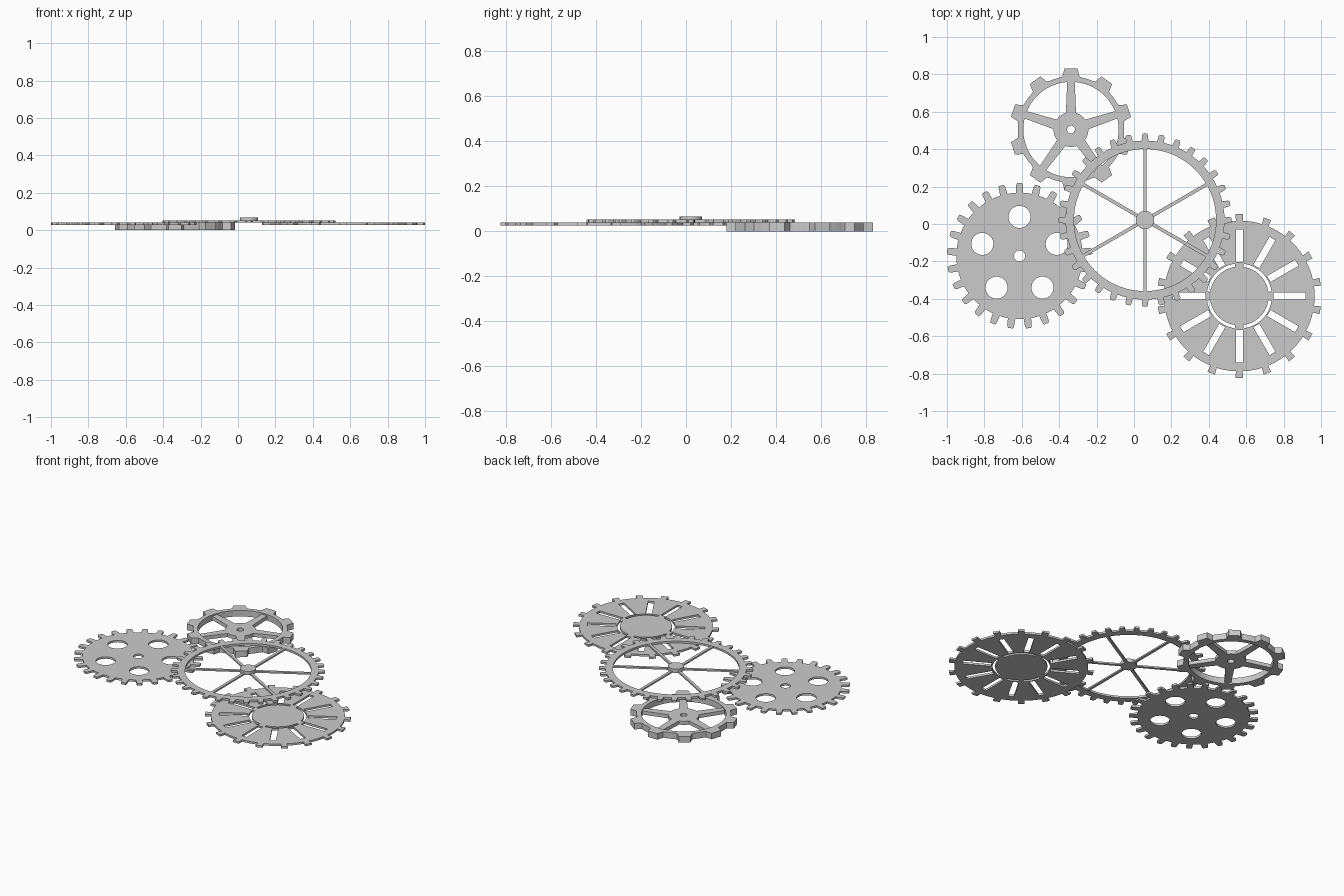
import bpy
from math import pi, sin, cos, asin, radians

if "Cube" in bpy.data.objects:
    bpy.data.objects.remove(bpy.data.objects["Cube"])


def polar(r, a):
    return (r * cos(a), r * sin(a))


def turned(r, w, a):
    """Point r along and w across a spoke direction a."""
    return (r * cos(a) - w * sin(a), r * sin(a) + w * cos(a))


def circle(r, n=64, cx=0, cy=0):
    return [(cx + r * cos(2 * pi * i / n), cy + r * sin(2 * pi * i / n)) for i in range(n)]


def radial(n, root, tooth, steps=4, start=pi / 2):
    """Closed outline with n repeated teeth; tooth = [(radius, half width), ...] base to tip."""
    pts, pitch = [], 2 * pi / n
    base = asin(tooth[0][1] / root)
    for k in range(n):
        a = start + k * pitch
        pts += [turned(r, -w, a) for r, w in tooth]
        pts += [turned(r, w, a) for r, w in reversed(tooth)]
        for i in range(1, steps):
            pts.append(polar(root, a + base + (pitch - 2 * base) * i / steps))
    return pts


def slot(r0, r1, w, a):
    return [turned(r0, -w, a), turned(r1, -w, a), turned(r1, w, a), turned(r0, w, a)]


def arc_slot(r0, r1, a0, a1, n=14):
    angles = [a0 + (a1 - a0) * i / n for i in range(n + 1)]
    return [polar(r1, a) for a in angles] + [polar(r0, a) for a in reversed(angles)]


def plate(name, center, z0, z1, loops):
    """Flat plate cut from an outline and holes, extruded from z0 to z1."""
    cu = bpy.data.curves.new(name, 'CURVE')
    cu.dimensions = '2D'
    cu.fill_mode = 'BOTH'
    cu.extrude = (z1 - z0) / 2
    for pts in loops:
        s = cu.splines.new('POLY')
        s.points.add(len(pts) - 1)
        for p, (x, y) in zip(s.points, pts):
            p.co = (x, y, 0, 1)
        s.use_cyclic_u = True
    tmp = bpy.data.objects.new(name + "_curve", cu)
    bpy.context.collection.objects.link(tmp)
    bpy.context.view_layer.update()
    mesh = bpy.data.meshes.new_from_object(
        tmp.evaluated_get(bpy.context.evaluated_depsgraph_get()))
    bpy.data.objects.remove(tmp)
    for f in mesh.polygons:
        f.use_smooth = False
    ob = bpy.data.objects.new(name, mesh)
    ob.location = (*center, (z0 + z1) / 2)
    bpy.context.collection.objects.link(ob)
    return ob


# Thick ten-tooth gear: rim plus recessed five-spoke hub
c = (-0.337, 0.505)
plate("thick_gear_rim", c, 0, 0.04, [
    radial(10, 0.284, [(0.283, 0.046), (0.305, 0.04), (0.326, 0.035)], 6),
    circle(0.255)])
plate("thick_gear_spokes", c, 0.008, 0.032, [
    radial(5, 0.093, [(0.089, 0.027), (0.26, 0.02)], 10), circle(0.021, 24)])

# Flat gear with five round holes
c = (-0.612, -0.171)
holes = [circle(0.059, 40, *polar(0.209, pi / 2 + k * 2 * pi / 5)) for k in range(5)]
plate("holed_gear", c, 0.027, 0.04, [
    radial(25, 0.338, [(0.337, 0.02), (0.379, 0.018), (0.389, 0.013)]),
    circle(0.03, 32)] + holes)

# Flat gear with radial slots and a broken ring slot
c = (0.563, -0.385)
slots = [slot(0.182, 0.355, 0.0185, k * pi / 6) for k in range(12)]
rings = [arc_slot(0.157, 0.174, k * pi / 2 + radians(8), (k + 1) * pi / 2 - radians(8))
         for k in range(4)]
plate("slotted_gear", c, 0.027, 0.04, [
    radial(18, 0.403, [(0.402, 0.018), (0.439, 0.021)], 5)] + slots + rings)

# Large ring gear on top, with six thin spokes and a raised hub
c = (0.059, 0.021)
plate("ring_gear_rim", c, 0.04, 0.053, [
    radial(32, 0.425, [(0.424, 0.018), (0.454, 0.016), (0.463, 0.011)]),
    circle(0.38, 96)])
plate("ring_gear_spokes", c, 0.042, 0.052, [
    radial(6, 0.045, [(0.044, 0.009), (0.385, 0.009)], 5)])
plate("ring_gear_hub", c, 0.042, 0.067, [circle(0.049, 40)])
